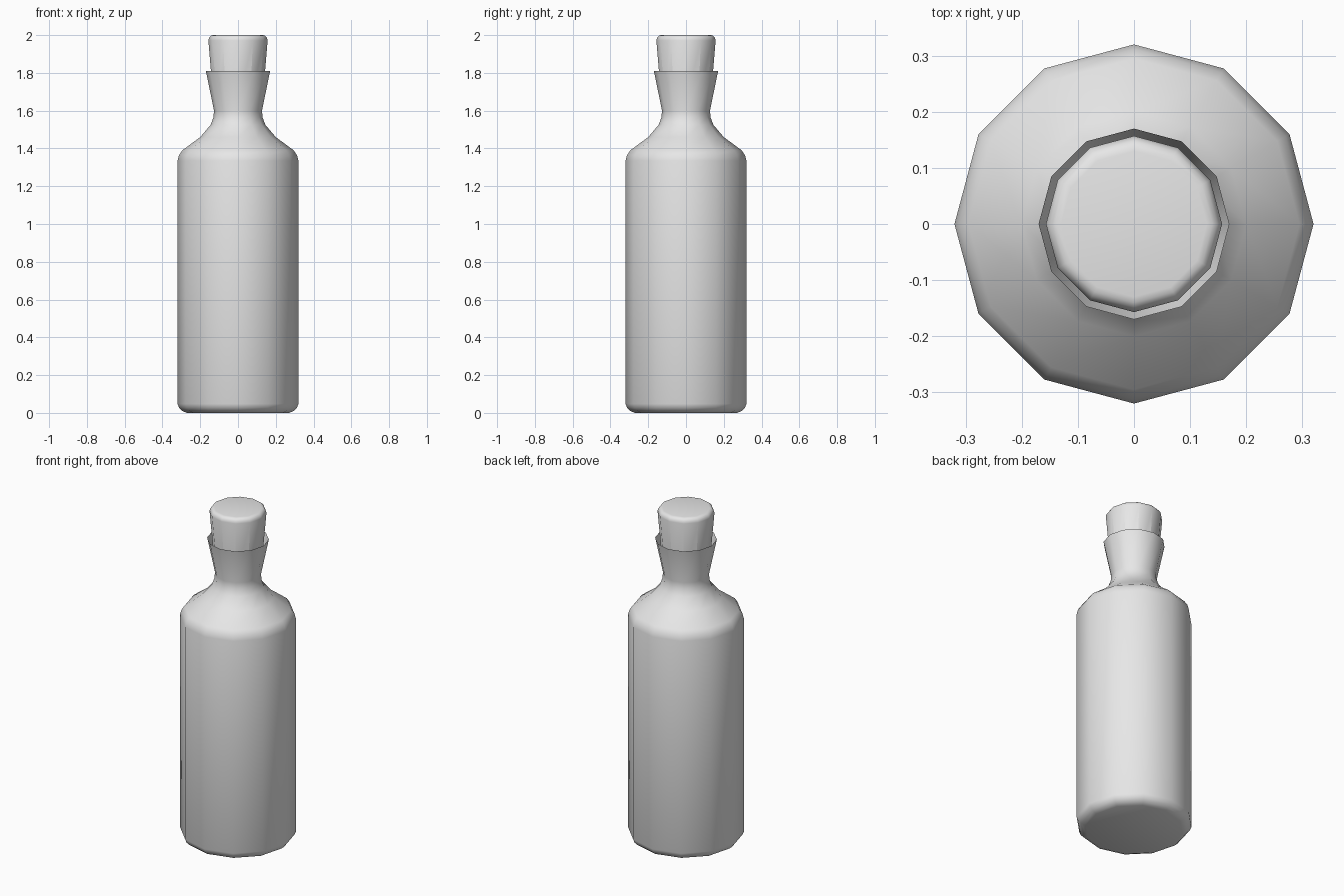
import bpy, bmesh, math

SIDES = 12
cube = bpy.data.objects.get("Cube")
if cube:
    bpy.data.objects.remove(cube, do_unlink=True)

# Single plain grey material
grey = bpy.data.materials.new("plain grey")
grey.use_nodes = True
COLOUR = (0.8, 0.8, 0.8, 1)
grey.diffuse_color = COLOUR
grey.node_tree.nodes["Principled BSDF"].inputs["Base Color"].default_value = COLOUR


def turned(name, profile):
    """Revolve a (radius, height) profile, listed bottom to top, and cap its ends."""
    bm = bmesh.new()
    rings = []
    for r, z in profile:
        rings.append([bm.verts.new((r * math.cos(a), r * math.sin(a), z))
                      for a in (math.tau * i / SIDES for i in range(SIDES))])
    for low, high in zip(rings, rings[1:]):
        for i in range(SIDES):
            j = (i + 1) % SIDES
            bm.faces.new((low[i], low[j], high[j], high[i]))
    bm.faces.new(rings[0][::-1])
    bm.faces.new(rings[-1])
    bmesh.ops.recalc_face_normals(bm, faces=bm.faces)
    mesh = bpy.data.meshes.new(name)
    bm.to_mesh(mesh)
    bm.free()
    mesh.materials.append(grey)
    obj = bpy.data.objects.new(name, mesh)
    bpy.context.collection.objects.link(obj)
    bpy.ops.object.select_all(action='DESELECT')
    obj.select_set(True)
    bpy.context.view_layer.objects.active = obj
    bpy.ops.object.shade_smooth_by_angle(angle=math.radians(29.7))
    return obj


# Bottle: rounded foot, straight body, shoulder, flared neck, hollow mouth
turned("bottle", [
    (0.27, 0), (0.295, 0.01), (0.312, 0.027), (0.32, 0.048),
    (0.32, 1.335), (0.312, 1.365), (0.295, 1.39), (0.2, 1.46),
    (0.145, 1.525), (0.13, 1.565), (0.127, 1.6), (0.17, 1.81),
    (0.132, 1.64),
])

# Stopper: tapered plug with a softened top edge
turned("stopper", [
    (0.129, 1.64), (0.157, 1.972), (0.154, 1.984),
    (0.148, 1.993), (0.14, 1.998), (0.13, 2.0),
])
